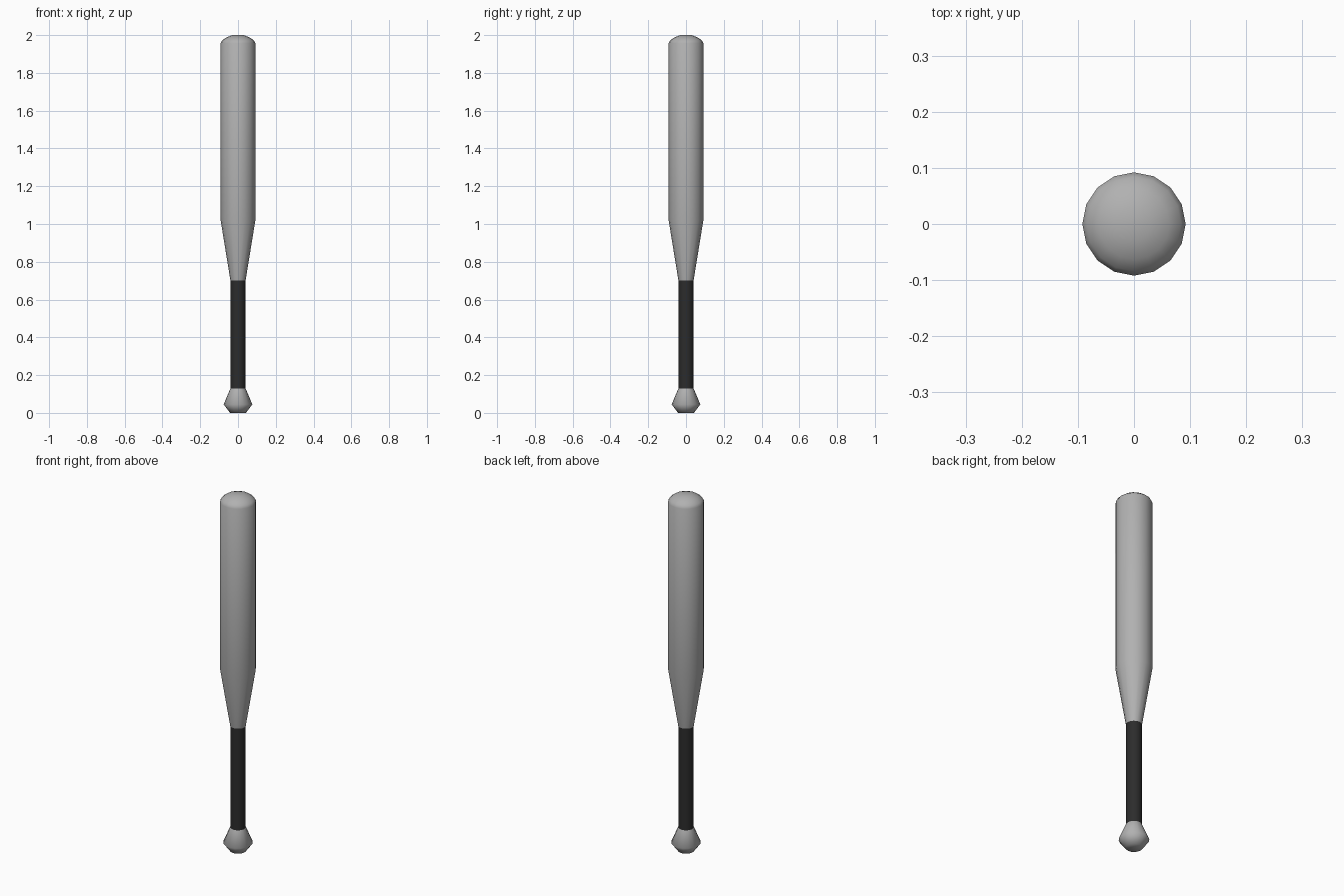
import bpy
import bmesh
from math import cos, sin, pi, radians

if "Cube" in bpy.data.objects:
    bpy.data.objects.remove(bpy.data.objects["Cube"])

SIDES = 16
GREY = (0.44, 0.44, 0.44, 1)
BLACK = (0.025, 0.025, 0.025, 1)


def lathe(name, profile, color, cap_bottom=False, cap_top=False):
    """Turn a (radius, z) profile around the z axis."""
    bm = bmesh.new()
    rings = [[bm.verts.new((r * cos(2 * pi * i / SIDES), r * sin(2 * pi * i / SIDES), z))
              for i in range(SIDES)] for r, z in profile]
    for low, high in zip(rings, rings[1:]):
        for i in range(SIDES):
            j = (i + 1) % SIDES
            bm.faces.new((low[i], low[j], high[j], high[i]))
    if cap_bottom:
        bm.faces.new(rings[0][::-1])
    if cap_top:
        bm.faces.new(rings[-1])
    mesh = bpy.data.meshes.new(name)
    bm.to_mesh(mesh)
    bm.free()
    obj = bpy.data.objects.new(name, mesh)
    bpy.context.collection.objects.link(obj)
    mat = bpy.data.materials.new(name + "_material")
    mat.diffuse_color = color
    mat.use_nodes = True
    mat.node_tree.nodes["Principled BSDF"].inputs["Base Color"].default_value = mat.diffuse_color
    mesh.materials.append(mat)
    bpy.ops.object.select_all(action='DESELECT')
    obj.select_set(True)
    bpy.context.view_layer.objects.active = obj
    bpy.ops.object.shade_smooth_by_angle(angle=radians(100))
    return obj


# Flared knob at the foot
lathe("knob", [(0.042, 0), (0.076, 0.045), (0.04, 0.13)], GREY, cap_bottom=True)

# Dark wrapped grip
lathe("grip", [(0.04, 0.13), (0.04, 0.70)], BLACK)

# Tapered barrel with a rounded end
lathe("barrel", [(0.04, 0.70), (0.092, 1.02), (0.092, 1.957),
                 (0.084, 1.972), (0.063, 1.987), (0.03, 2.0)], GREY, cap_top=True)
